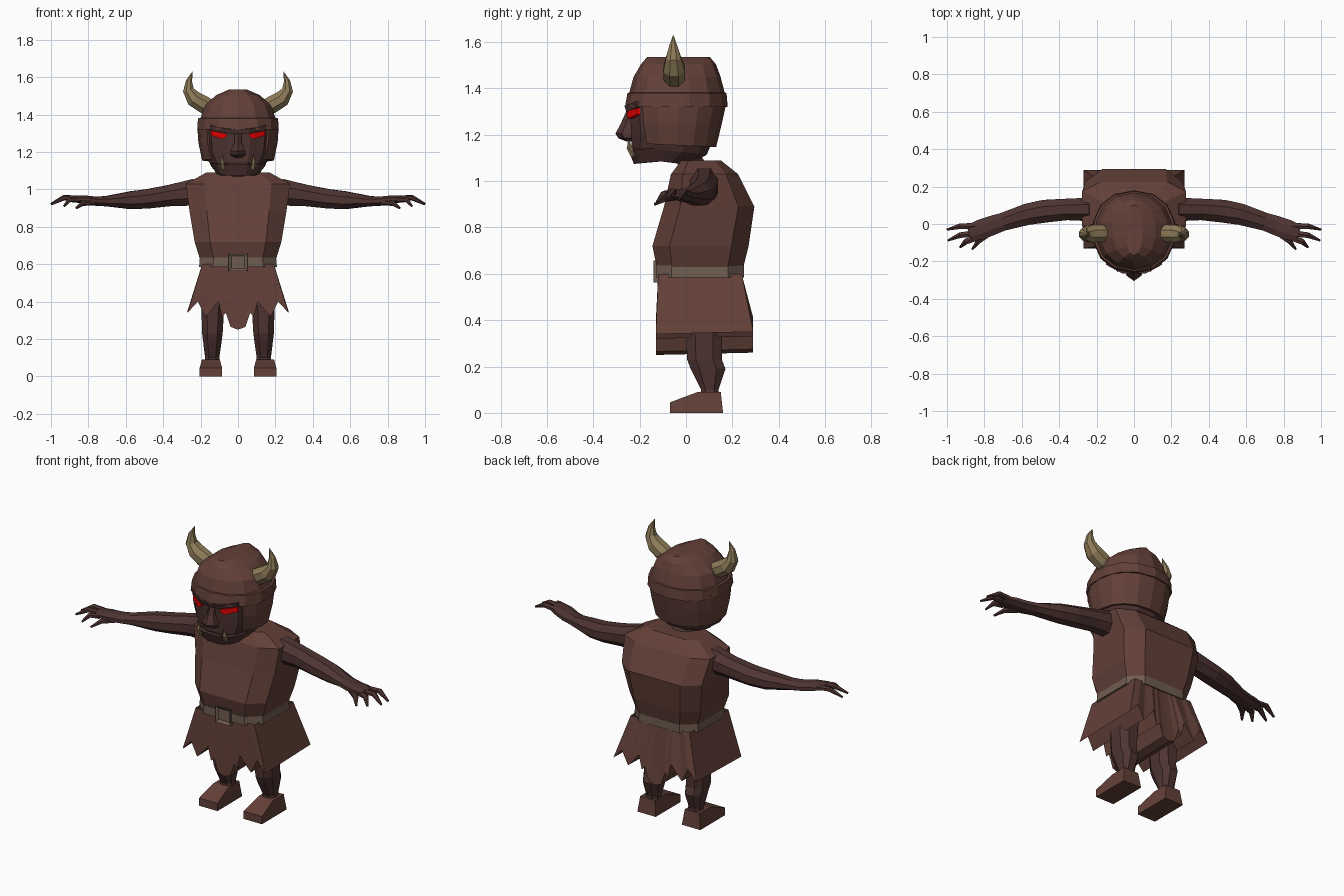
import bpy, bmesh
from math import cos, sin, pi, radians, copysign
from mathutils import Vector


def material(name, rgb):
    m = bpy.data.materials.new(name)
    m.diffuse_color = (*rgb, 1)
    return m


SKIN = material("dark_skin", (0.075, 0.034, 0.031))
CLOTH = material("brown_cloth", (0.125, 0.052, 0.04))
BELT = material("belt_leather", (0.16, 0.11, 0.08))
HORN = material("horn_bone", (0.27, 0.20, 0.10))
RED = material("red_eye", (0.8, 0.0, 0.0))


def finish(name, bm, mat, mirror=False):
    bmesh.ops.recalc_face_normals(bm, faces=bm.faces)
    me = bpy.data.meshes.new(name)
    bm.to_mesh(me)
    bm.free()
    me.materials.append(mat)
    ob = bpy.data.objects.new(name, me)
    bpy.context.collection.objects.link(ob)
    if mirror:
        ob.modifiers.new("mirror", 'MIRROR').use_clip = False
    return ob


def ring(z, rx, y0, y1, n=12, p=2, cx=0, tilt=0, arc=None):
    """Horizontal superellipse between y0 and y1, optionally only an arc."""
    cy, ry = (y0 + y1) / 2, (y1 - y0) / 2
    if arc:
        ang = [radians(arc[0] + (arc[1] - arc[0]) * i / n) for i in range(n + 1)]
    else:
        ang = [2 * pi * (i + 0.5) / n for i in range(n)]
    f = lambda v: copysign(abs(v) ** (2 / p), v)
    k = 1 if arc else 1 / max(f(cos(a)) for a in ang)
    return [Vector((cx + k * rx * f(cos(a)), cy + k * ry * f(sin(a)),
                    z + tilt * ry * sin(a))) for a in ang]


def loft(name, rings, mat, mirror=False, closed=True, caps=True):
    bm = bmesh.new()
    vs = [[bm.verts.new(c) for c in r] for r in rings]
    n = len(vs[0])
    for a, b in zip(vs, vs[1:]):
        for i in range(n if closed else n - 1):
            j = (i + 1) % n
            bm.faces.new((a[i], a[j], b[j], b[i]))
    if caps and closed:
        bm.faces.new(vs[0])
        bm.faces.new(vs[-1])
    return finish(name, bm, mat, mirror)


def tube(name, path, mat, n=8, ref=(0, 0, 1), mirror=True):
    """Tapered limb; path rows are x, y, z, sideways radius, ref-ward radius."""
    pts = [Vector(p[:3]) for p in path]
    rings = []
    for i, p in enumerate(path):
        t = (pts[min(i + 1, len(pts) - 1)] - pts[max(i - 1, 0)]).normalized()
        s = t.cross(Vector(ref)).normalized()
        u = s.cross(t)
        rings.append([pts[i] + s * p[3] * cos(a) + u * p[4] * sin(a)
                      for a in (2 * pi * (k + 0.5) / n for k in range(n))])
    return loft(name, rings, mat, mirror)


# tunic body
loft("tunic", [ring(z, rx, a, b, 8, 4) for z, rx, a, b in (
    (0.60, 0.195, -0.12, 0.24), (0.72, 0.232, -0.145, 0.27), (0.89, 0.26, -0.095, 0.295),
    (1.03, 0.278, -0.065, 0.225), (1.09, 0.17, -0.02, 0.15))], CLOTH)

# belt and framed buckle
loft("belt", [ring(z, r, -0.13, 0.25, 8, 4) for z, r in ((0.585, 0.208), (0.635, 0.204))], BELT)
bm = bmesh.new()
bmesh.ops.create_cube(bm, size=1)
for v in bm.verts:
    v.co = Vector((v.co.x * 0.10, v.co.y * 0.03 - 0.125, v.co.z * 0.095 + 0.61))
front = min(bm.faces, key=lambda f: f.calc_center_median().y)
bmesh.ops.inset_region(bm, faces=[front], thickness=0.02)
bmesh.ops.translate(bm, verts=front.verts[:], vec=(0, 0.01, 0))
finish("belt_buckle", bm, BELT)

# ragged skirt: zigzag hem carried straight through from front to back
half = [(0.27, 0.34), (0.215, 0.40), (0.175, 0.32), (0.155, 0.34), (0.105, 0.40),
        (0.085, 0.32), (0.065, 0.34), (0.04, 0.265)]
hem = [(-x, z) for x, z in half] + [(0, 0.25)] + half[::-1]
loft("ragged_skirt", [
    [Vector((x * 0.71, -0.12, 0.60)) for x, z in hem],
    [Vector((x, -0.13, z)) for x, z in hem],
    [Vector((x, 0.29, z + 0.01)) for x, z in hem],
    [Vector((x * 0.71, 0.24, 0.60)) for x, z in hem]], CLOTH, closed=False)
bm = bmesh.new()
for sx in (-1, 1):
    bm.faces.new([bm.verts.new(c) for c in (
        (sx * 0.192, -0.12, 0.60), (sx * 0.27, -0.13, 0.34),
        (sx * 0.27, 0.29, 0.35), (sx * 0.192, 0.24, 0.60))])
finish("skirt_sides", bm, CLOTH)

# legs
loft("leg", [ring(z, rx, a, b, 8, 2.5, cx) for z, rx, a, b, cx in (
    (0.07, 0.042, 0.06, 0.145, 0.138), (0.10, 0.038, 0.065, 0.14, 0.138),
    (0.19, 0.05, 0.02, 0.17, 0.137), (0.23, 0.055, 0.005, 0.155, 0.137),
    (0.35, 0.06, 0.0, 0.155, 0.135), (0.48, 0.065, -0.01, 0.17, 0.125))], SKIN, True)

# feet: side profile swept across, narrower at the top
prof = [(-0.07, 0, 0), (-0.07, 0.045, 0), (0.05, 0.09, 0.012), (0.15, 0.09, 0.012),
        (0.16, 0, 0)]
loft("foot", [[Vector((0.145 + s * (0.06 - d), y, z)) for y, z, d in prof]
              for s in (-1, 1)], CLOTH, True)

# arms and palms
tube("arm", [(0.23, 0.078, 0.985, 0.068, 0.078), (0.36, 0.078, 0.968, 0.062, 0.062),
             (0.48, 0.068, 0.95, 0.066, 0.056), (0.57, 0.052, 0.942, 0.062, 0.052),
             (0.70, 0.012, 0.937, 0.052, 0.03), (0.76, -0.008, 0.937, 0.056, 0.026),
             (0.82, -0.03, 0.945, 0.058, 0.024), (0.88, -0.05, 0.95, 0.048, 0.018)], SKIN)

# fingers and thumb
for i, (a, b, c) in enumerate((
        ((0.85, -0.012, 0.95), (0.93, -0.012, 0.957), (1.0, -0.03, 0.922)),
        ((0.85, -0.05, 0.95), (0.93, -0.06, 0.955), (0.995, -0.088, 0.922)),
        ((0.85, -0.075, 0.945), (0.90, -0.095, 0.945), (0.93, -0.125, 0.91)),
        ((0.77, -0.045, 0.932), (0.83, -0.09, 0.925), (0.865, -0.135, 0.90)))):
    tube(f"finger_{i + 1}", [(*a, 0.02, 0.016), (*b, 0.017, 0.014), (*c, 0.006, 0.006)], SKIN, 6)

# neck
loft("neck", [ring(1.04, 0.08, -0.02, 0.12, 8), ring(1.10, 0.07, -0.05, 0.07, 8),
              ring(1.20, 0.07, -0.09, 0.05, 8)], SKIN)

# face and jaw
loft("face", [ring(z, rx, a, b, 12, 2.5, tilt=t) for z, rx, a, b, t in (
    (1.085, 0.11, -0.215, 0.01, -0.15), (1.13, 0.145, -0.235, 0.09, -0.1),
    (1.20, 0.175, -0.235, 0.125, 0), (1.34, 0.19, -0.245, 0.15, 0))], SKIN)
loft("lower_jaw", [ring(z, rx, a, b, 12, 2.5, tilt=0.1) for z, rx, a, b in (
    (1.085, 0.115, -0.225, 0.0), (1.145, 0.15, -0.248, 0.02))], SKIN)

# nose with wings
loft("nose", [ring(z, rx, a, -0.2, 6) for z, rx, a in (
    (1.17, 0.02, -0.25), (1.185, 0.042, -0.285), (1.205, 0.04, -0.297),
    (1.25, 0.02, -0.275), (1.31, 0.018, -0.25))], SKIN)

# brow, eyes and tusks
loft("brow", [[Vector((x, y + d, z)) for d, z in (
    (0, zb), (-0.008, zb + 0.025), (0.05, zb + 0.03), (0.05, zb))]
    for x, y, zb in ((0.0, -0.255, 1.295), (0.06, -0.258, 1.30), (0.15, -0.21, 1.318))], SKIN, True)
loft("eye", [[Vector((x, y + d, z)) for d, z in ((0, z0), (0, z1), (0.05, z1), (0.05, z0))]
             for x, y, z0, z1 in ((0.06, -0.255, 1.283, 1.295), (0.085, -0.25, 1.27, 1.303),
                                  (0.145, -0.212, 1.288, 1.315))], RED, True)
tube("tusk", [(0.08, -0.225, 1.11, 0.014, 0.014), (0.085, -0.245, 1.145, 0.012, 0.012),
              (0.082, -0.247, 1.18, 0.002, 0.002)], HORN, 5, (0, 1, 0))

# helmet dome with brim band
loft("helmet_dome", [ring(z, rx, a, b, 14, 2.2) for z, rx, a, b in (
    (1.32, 0.218, -0.258, 0.175), (1.38, 0.214, -0.248, 0.17), (1.382, 0.20, -0.24, 0.162),
    (1.45, 0.178, -0.222, 0.145), (1.505, 0.115, -0.19, 0.125),
    (1.535, 0.045, -0.165, 0.10))], CLOTH)

# helmet neck guard and cheek guards, open at the face
guard = loft("helmet_guard", [ring(z, rx, a, b, 12, 2.2, tilt=t, arc=(-42, 222))
                              for z, rx, a, b, t in (
    (1.34, 0.218, -0.255, 0.175, 0), (1.25, 0.212, -0.245, 0.155, 0),
    (1.155, 0.192, -0.225, 0.13, -0.05))], CLOTH, closed=False)
sol = guard.modifiers.new("thickness", 'SOLIDIFY')
sol.thickness = 0.022
sol.offset = -1

# horns
tube("horn", [(0.14, -0.05, 1.43, 0.045, 0.045), (0.185, -0.05, 1.455, 0.05, 0.05),
              (0.235, -0.052, 1.485, 0.047, 0.05), (0.265, -0.054, 1.53, 0.032, 0.036),
              (0.262, -0.055, 1.58, 0.018, 0.02), (0.243, -0.055, 1.63, 0.001, 0.001)],
     HORN, 8, (0, 1, 0))
